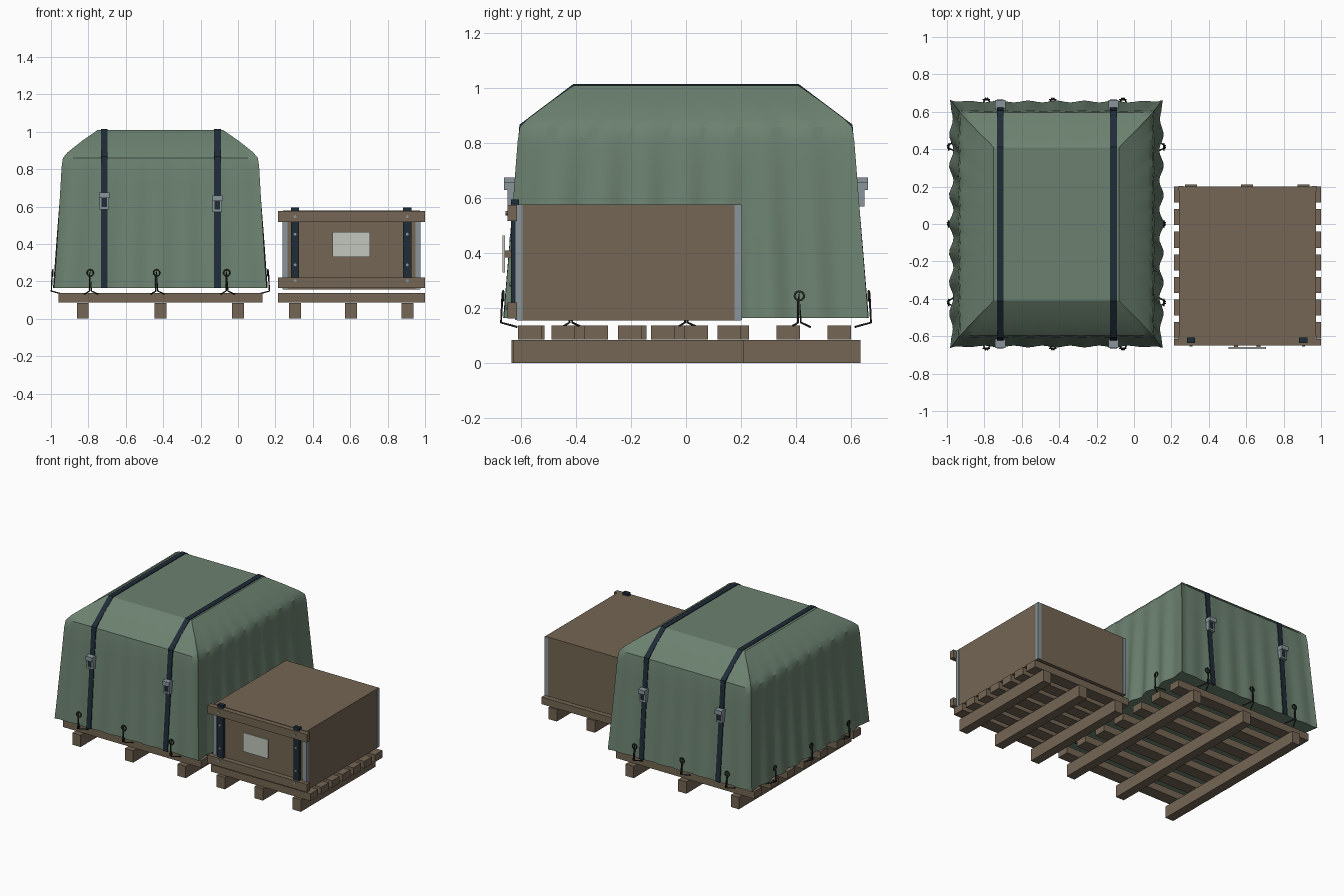
import bpy, bmesh, math
from mathutils import Vector, Matrix

if "Cube" in bpy.data.objects:
    bpy.data.objects.remove(bpy.data.objects["Cube"])


def material(name, rgb):
    m = bpy.data.materials.new(name)
    m.diffuse_color = (*rgb, 1)
    m.use_nodes = True
    m.node_tree.nodes["Principled BSDF"].inputs["Base Color"].default_value = m.diffuse_color
    return m


WOOD = material("wood", (0.175, 0.132, 0.088))
CANVAS = material("green canvas", (0.150, 0.222, 0.162))
STRAP = material("dark webbing", (0.014, 0.025, 0.039))
METAL = material("grey metal", (0.25, 0.30, 0.33))
PAPER = material("pale label", (0.54, 0.575, 0.51))
ROPE = material("dark rope", (0.026, 0.032, 0.026))


def finish(name, bm, mat, smooth=None):
    bmesh.ops.recalc_face_normals(bm, faces=bm.faces)
    me = bpy.data.meshes.new(name)
    bm.to_mesh(me)
    bm.free()
    me.materials.append(mat)
    ob = bpy.data.objects.new(name, me)
    bpy.context.collection.objects.link(ob)
    if smooth:
        bpy.ops.object.select_all(action='DESELECT')
        bpy.context.view_layer.objects.active = ob
        ob.select_set(True)
        bpy.ops.object.shade_smooth_by_angle(angle=math.radians(smooth))
    return ob


def boxes(name, mat, items):
    """One object from (x0, x1, y0, y1, z0, z1) boxes."""
    bm = bmesh.new()
    for x0, x1, y0, y1, z0, z1 in items:
        m = Matrix.Translation(((x0 + x1) / 2, (y0 + y1) / 2, (z0 + z1) / 2)) \
            @ Matrix.Diagonal((x1 - x0, y1 - y0, z1 - z0, 1))
        bmesh.ops.create_cube(bm, size=1, matrix=m)
    return finish(name, bm, mat)


def pallet(name, x0, x1, beams, y0, y1, slats):
    boxes(name + "_beams", WOOD, [(x - .032, x + .032, y0, y1, 0, .085) for x in beams])
    boxes(name + "_slats", WOOD, [(x0, x1, y - .043, y + .043, .087, .138) for y in slats])


# Pallets
pallet("large_pallet", -.96, .13, (-.83, -.415, 0), -.635, .635,
       [i * .186 for i in range(-3, 4)])
pallet("small_pallet", .215, 1.0, (.305, .605, .905), -.63, .21,
       [.158 - i * .121 for i in range(7)])

# Crate body, corner posts and front rails
boxes("crate_body", WOOD, [(.24, .972, -.615, .2, .156, .578)])
boxes("crate_corner_posts", METAL,
      [(x, x + .027, y, y + .027, .158, .575) for x in (.237, .948) for y in (-.622, .176)])
boxes("crate_front_rails", WOOD,
      [(.215, 1.0, -.65, -.615, z, z + .057) for z in (.163, .518)])

# Crate latch bars, with a hook over the lid and bolts
LATCH_X = (.305, .905)
boxes("latch_bars", STRAP, [(x - .022, x + .022, -.636, -.61, .2, .53) for x in LATCH_X]
      + [(x - .022, x + .022, -.637, -.608, .574, .596) for x in LATCH_X])
bm = bmesh.new()
for x in LATCH_X:
    for z, y in ((.203, -.652), (.288, -.638), (.452, -.638), (.546, -.652)):
        bmesh.ops.create_cone(bm, cap_ends=True, segments=8, radius1=.008, radius2=.008, depth=.008,
                              matrix=Matrix.Translation((x, y, z)) @ Matrix.Rotation(math.pi / 2, 4, 'X'))
finish("latch_bolts", bm, METAL)

# Label plate on two standoffs
boxes("label_plate", PAPER, [(.505, .705, -.667, -.658, .33, .465)])
boxes("label_standoffs", WOOD, [(x, x + .02, -.658, -.61, .385, .41) for x in (.535, .655)])

# Tarp: rings of a draped cover, folds fading towards the shoulder
CX = -.415
LEVELS = [(.165, .562, .655), (.30, .552, .645), (.45, .543, .633), (.60, .534, .621),
          (.72, .527, .612), (.81, .522, .605), (.86, .515, .597), (.89, .49, .568),
          (.95, .42, .495), (1.0, .348, .424), (1.01, .335, .408)]
NX, NY = 44, 56


def half_size(z):
    for (za, xa, ya), (zb, xb, yb) in zip(LEVELS, LEVELS[1:]):
        if z <= zb:
            t = (z - za) / (zb - za)
            return xa + (xb - xa) * t, ya + (yb - ya) * t
    return LEVELS[-1][1:]


def fold(s, waves, amp, z):
    fade = max(0, min(1, (.96 - z) / .6))
    env = 1 - abs(s) ** 8
    return amp * fade * env * math.cos(math.pi * waves * s + .6 * math.sin(3 * s))


def ring(z, hx, hy):
    pts = []
    for side in range(4):
        n = NX if side % 2 == 0 else NY
        for i in range(n):
            s = -1 + 2 * i / n
            if side % 2 == 0:
                sg = -1 if side == 0 else 1
                p = [-sg * s * hx, sg * (hy + fold(s, 7, .005, z))]
            else:
                sg = 1 if side == 1 else -1
                p = [sg * (hx + fold(s, 8, .012, z)), sg * s * hy]
            # pinched, slightly flared corner seam
            if abs(s) > .97 and z < .9:
                k = 1.012
                p = [p[0] * k, p[1] * k]
            pts.append((CX + p[0], p[1], z))
    return pts


bm = bmesh.new()
rings = [[bm.verts.new(p) for p in ring(*lv)] for lv in LEVELS]
count = len(rings[0])
for a, b in zip(rings, rings[1:]):
    for i in range(count):
        j = (i + 1) % count
        bm.faces.new((a[i], a[j], b[j], b[i]))
bm.faces.new(rings[-1])
bm.faces.new(rings[0][::-1])
finish("tarp", bm, CANVAS, 32)

# Straps running over the tarp front to back
STRAP_X = (-.715, -.11)
path = [(-.665, .165), (-.606, .868), (-.411, 1.015), (.411, 1.015), (.606, .868), (.665, .165)]
inner = [(-.645, .165), (-.59, .86), (-.405, 1.0), (.405, 1.0), (.59, .86), (.645, .165)]
bm = bmesh.new()
for x in STRAP_X:
    rows = [[bm.verts.new((x + dx, y, z)) for dx, (y, z) in
             ((-.018, o), (.018, o), (.018, n), (-.018, n))] for o, n in zip(path, inner)]
    for a, b in zip(rows, rows[1:]):
        for i in range(4):
            j = (i + 1) % 4
            bm.faces.new((a[i], a[j], b[j], b[i]))
    bm.faces.new(rows[0])
    bm.faces.new(rows[-1][::-1])
finish("tarp_straps", bm, STRAP)

# Buckles: open frame with a roller bar on top
frames, cores = [], []
for sg in (-1, 1):
    for x, z in zip(STRAP_X, (.585, .57)):
        def part(x0, x1, d0, d1, z0, z1):
            y = sorted((sg * d0, sg * d1))
            return (x + x0, x + x1, *y, z + z0, z + z1)
        frames += [part(-.025, -.015, .61, .65, 0, .075), part(.015, .025, .61, .65, 0, .075),
                   part(-.025, .025, .61, .65, 0, .013),
                   part(-.027, .027, .61, .662, .06, .09)]
        cores.append(part(-.015, .015, .61, .643, .013, .06))
boxes("buckle_frames", METAL, frames)
boxes("buckle_cores", STRAP, cores)


# Tie-down ropes with eyelets around the hem
def rope(name, pts, cyclic=False):
    cu = bpy.data.curves.new(name, 'CURVE')
    cu.dimensions = '3D'
    cu.bevel_depth = .004
    cu.bevel_resolution = 1
    sp = cu.splines.new('POLY')
    sp.points.add(len(pts) - 1)
    for q, p in zip(sp.points, pts):
        q.co = (*p, 1)
    sp.use_cyclic_u = cyclic
    cu.materials.append(ROPE)
    bpy.context.collection.objects.link(bpy.data.objects.new(name, cu))


def tie(name, place, z=.245):
    """place(outward, along, z) gives a world point beside the tarp."""
    rope(name + "_eyelet", [place(.010, .017 * math.cos(a), z + .017 * math.sin(a))
                            for a in [k * math.pi / 6 for k in range(12)]], True)
    rope(name + "_rope", [place(-.04, .04, .132), place(.018, .006, .148), place(.012, 0, z + .01),
                          place(.014, -.004, z - .02), place(.018, -.004, .148),
                          place(-.04, -.03, .132)])


hx, hy = half_size(.245)
for sg, label in ((-1, "front"), (1, "back")):
    for k, x in enumerate((-.79, -.435, -.06)):
        tie(f"{label}_tie_{k}", lambda d, a, z: (x + a, sg * (hy + .006 + d), z))
for sg, label in ((-1, "left"), (1, "right")):
    for k, y in enumerate((-.42, 0, .412)):
        tie(f"{label}_tie_{k}", lambda d, a, z: (CX + sg * (hx + .009 + d), y + a, z))
